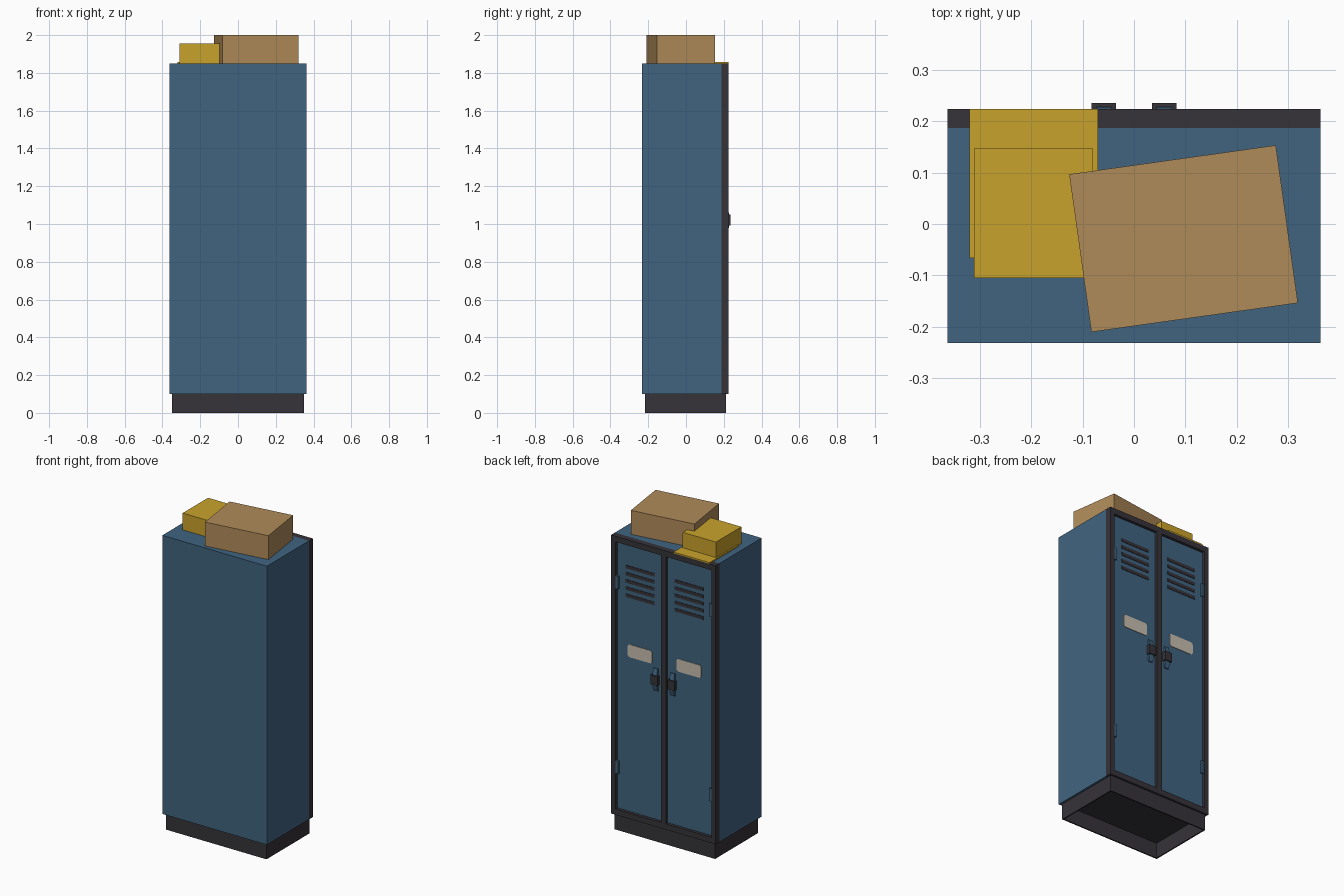
import bpy, bmesh, math
from mathutils import Matrix

if "Cube" in bpy.data.objects:
    bpy.data.objects.remove(bpy.data.objects["Cube"])


def material(name, r, g, b):
    lin = [((c / 255 + 0.055) / 1.055) ** 2.4 for c in (r, g, b)]
    m = bpy.data.materials.new(name)
    m.diffuse_color = (*lin, 1)
    m.use_nodes = True
    m.node_tree.nodes["Principled BSDF"].inputs["Base Color"].default_value = m.diffuse_color
    return m


BLUE = material("steel blue", 64, 100, 128)
DARK = material("charcoal", 54, 51, 57)
YELLOW = material("mustard yellow", 201, 162, 44)
BROWN = material("cardboard brown", 175, 139, 89)
LABEL = material("label beige", 200, 190, 175)


def finish(name, bm, mat):
    bmesh.ops.recalc_face_normals(bm, faces=bm.faces)
    me = bpy.data.meshes.new(name)
    bm.to_mesh(me)
    bm.free()
    me.materials.append(mat)
    ob = bpy.data.objects.new(name, me)
    bpy.context.collection.objects.link(ob)
    return ob


def add_box(bm, x, y, z):
    """Add a box from (min, max) pairs to the bmesh."""
    size = [b - a for a, b in (x, y, z)]
    mid = [(a + b) / 2 for a, b in (x, y, z)]
    bmesh.ops.create_cube(bm, size=1, matrix=Matrix.Translation(mid) @ Matrix.Diagonal((*size, 1)))


def boxes(name, mat, *parts):
    bm = bmesh.new()
    for p in parts:
        add_box(bm, *p)
    return finish(name, bm, mat)


def prism(name, mat, pts, direction):
    """Extrude a flat polygon along a direction."""
    bm = bmesh.new()
    f = bm.faces.new([bm.verts.new(p) for p in pts])
    r = bmesh.ops.extrude_face_region(bm, geom=[f])
    bmesh.ops.translate(bm, vec=direction, verts=[v for v in r["geom"] if isinstance(v, bmesh.types.BMVert)])
    return finish(name, bm, mat)


W, BACK, MID, FACE = 0.363, -0.232, 0.187, 0.224
Z0, Z1 = 0.10, 1.85
DOOR = 0.212

# hollow plinth, open underneath
px, py0, py1, t = 0.35, -0.217, 0.211, 0.008
boxes("plinth", DARK,
      ((-px, px), (py0, py0 + t), (0, Z0)),
      ((-px, px), (py1 - t, py1), (0, Z0)),
      ((-px, -px + t), (py0 + t, py1 - t), (0, Z0)),
      ((px - t, px), (py0 + t, py1 - t), (0, Z0)),
      ((-px + t, px - t), (py0 + t, py1 - t), (Z0 - 0.004, Z0)))

# cabinet body and dark door frame
boxes("cabinet_body", BLUE, ((-W, W), (BACK, MID), (Z0, Z1)))
jamb, rail, mull = 0.03, 0.036, 0.018
boxes("door_frame", DARK,
      ((-W, -W + jamb), (MID, FACE), (Z0, Z1)),
      ((W - jamb, W), (MID, FACE), (Z0, Z1)),
      ((-mull, mull), (MID, FACE), (Z0 + rail, Z1 - rail)),
      ((-W + jamb, W - jamb), (MID, FACE), (Z0, Z0 + rail)),
      ((-W + jamb, W - jamb), (MID, FACE), (Z1 - rail, Z1)),
      ((-W + jamb, W - jamb), (MID, MID + 0.003), (Z0 + rail, Z1 - rail)))

for s, side in ((1, "right"), (-1, "left")):
    def span(a, b):
        return tuple(sorted((s * a, s * b)))

    # door leaf
    boxes(side + "_door", BLUE, (span(0.021, 0.329), (0.19, DOOR), (0.14, 1.81)))

    # vent slots
    boxes(side + "_vent_slots", DARK,
          *[(span(0.07, 0.27), (DOOR - 0.002, DOOR + 0.003), (z - 0.010, z + 0.010))
            for z in [1.672 - 0.045 * i for i in range(5)]])

    # rounded label plate
    r, hw, hh = 0.015, 0.085, 0.04
    pts = []
    for k, (cx, cz) in enumerate(((1, 1), (-1, 1), (-1, -1), (1, -1))):
        for j in range(5):
            a = math.pi / 2 * (k + j / 4)
            pts.append((s * 0.17 + cx * (hw - r) + r * math.cos(a), DOOR - 0.001,
                        1.15 + cz * (hh - r) + r * math.sin(a)))
    prism(side + "_label", LABEL, pts, (0, 0.004, 0))

    # handle with tapered ends, and dark latch across it
    profile = [(DOOR - 0.002, 0.95), (0.219, 0.95), (0.228, 0.985),
               (0.228, 1.055), (0.219, 1.09), (DOOR - 0.002, 1.09)]
    prism(side + "_handle", BLUE, [(s * 0.059 - 0.015, y, z) for y, z in profile], (0.03, 0, 0))
    boxes(side + "_latch", DARK, (span(0.035, 0.083), (DOOR - 0.002, 0.235), (0.992, 1.05)))

    # hinges
    boxes(side + "_hinges", BLUE,
          *[(span(0.315, 0.334), (0.205, 0.223), (z - 0.04, z + 0.04)) for z in (1.56, 0.40)])

# things stored on top
boxes("yellow_folder", YELLOW, ((-0.32, -0.07), (-0.066, 0.224), (Z1, Z1 + 0.008)))
boxes("yellow_box", YELLOW, ((-0.311, -0.08), (-0.105, 0.147), (Z1, 1.955)))
carton = boxes("cardboard_box", BROWN, ((-0.203, 0.203), (-0.155, 0.155), (0, 0.15)))
carton.location = (0.0965, -0.0285, Z1)
carton.rotation_euler.z = math.radians(8)
